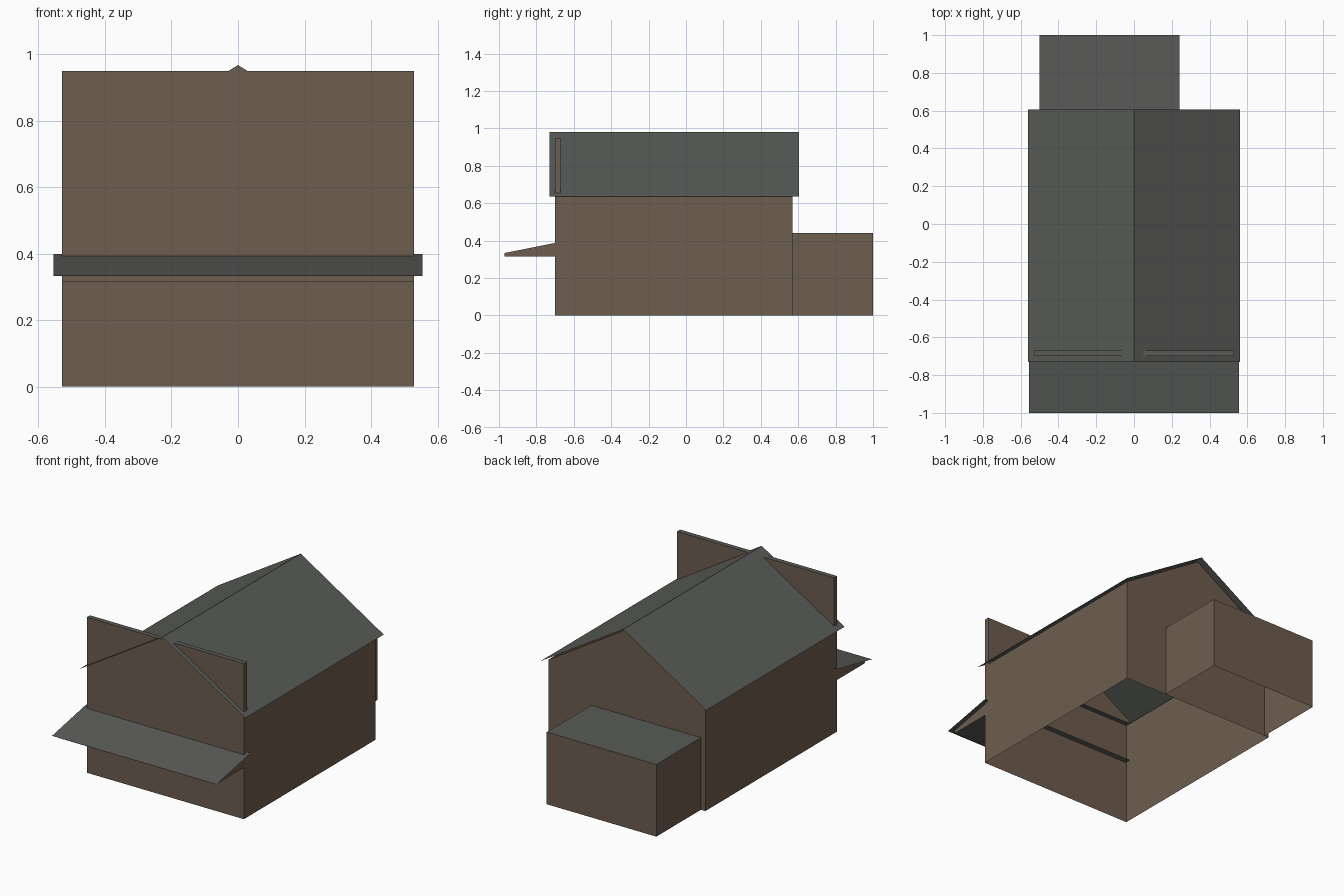
import bpy, bmesh
from mathutils import Vector

cube = bpy.data.objects.get("Cube")
if cube:
    bpy.data.objects.remove(cube)


def material(name, rgb):
    m = bpy.data.materials.new(name)
    m.use_nodes = True
    m.diffuse_color = (*rgb, 1)
    m.node_tree.nodes["Principled BSDF"].inputs["Base Color"].default_value = (*rgb, 1)
    return m


BROWN = material("brown_timber", (0.155, 0.11, 0.077))
GREY = material("grey_roofing", (0.10, 0.105, 0.095))


def extrude(name, profile, axis, start, end, closed=True, drop=lambda n: False):
    """Extrude a profile along x or y; level or sloping faces become roofing."""
    def place(p, t):
        return Vector((t, *p)) if axis == "x" else Vector((p[0], t, p[1]))

    bm = bmesh.new()
    a = [bm.verts.new(place(p, start)) for p in profile]
    b = [bm.verts.new(place(p, end)) for p in profile]
    count = len(profile)
    for i in range(count if closed else count - 1):
        j = (i + 1) % count
        bm.faces.new((a[i], a[j], b[j], b[i]))
    if closed:
        bm.faces.new(a[::-1])
        bm.faces.new(b)
    bmesh.ops.recalc_face_normals(bm, faces=bm.faces)
    if not closed and sum(f.normal.z for f in bm.faces) < 0:
        bmesh.ops.reverse_faces(bm, faces=bm.faces)
    bm.normal_update()
    for f in bm.faces:
        f.material_index = int(abs(f.normal.z) > 0.5)
    bmesh.ops.delete(bm, geom=[f for f in bm.faces if drop(f.normal)], context="FACES")
    mesh = bpy.data.meshes.new(name)
    bm.to_mesh(mesh)
    bm.free()
    mesh.materials.append(BROWN)
    mesh.materials.append(GREY)
    obj = bpy.data.objects.new(name, mesh)
    bpy.context.collection.objects.link(obj)
    return obj


def rect(x0, x1, z0, z1):
    return [(x0, z0), (x1, z0), (x1, z1), (x0, z1)]


HALF = 0.53    # half width of the house
FRONT = -0.70
BACK = 0.57

# Gabled walls, open below and under the roof
extrude("house_walls",
        [(-HALF, 0), (HALF, 0), (HALF, 0.64), (0, 0.967), (-HALF, 0.64)],
        "y", FRONT, BACK, drop=lambda n: abs(n.z) > 0.5)

# Thin overhanging roof sheets
extrude("main_roof", [(-0.56, 0.636), (0, 0.98), (0.56, 0.636)],
        "y", FRONT - 0.03, BACK + 0.035, closed=False)

# Square false front board standing through the roof
extrude("false_front", rect(-HALF, HALF, 0.64, 0.949), "y", FRONT, FRONT + 0.03)

# Wedge-shaped porch canopy and its covering sheet
extrude("canopy_wedge",
        [(FRONT, 0.315), (FRONT, 0.388), (-0.97, 0.334), (-0.97, 0.315)],
        "x", -HALF, HALF)
extrude("canopy_roof", [(-1.0, 0.333), (FRONT + 0.03, 0.399)],
        "x", -0.555, 0.555, closed=False)

# Flat-roofed rear annex, open below
extrude("rear_annex", rect(-0.50, 0.24, 0, 0.44), "y", BACK, 1.0,
        drop=lambda n: n.z < -0.5)
